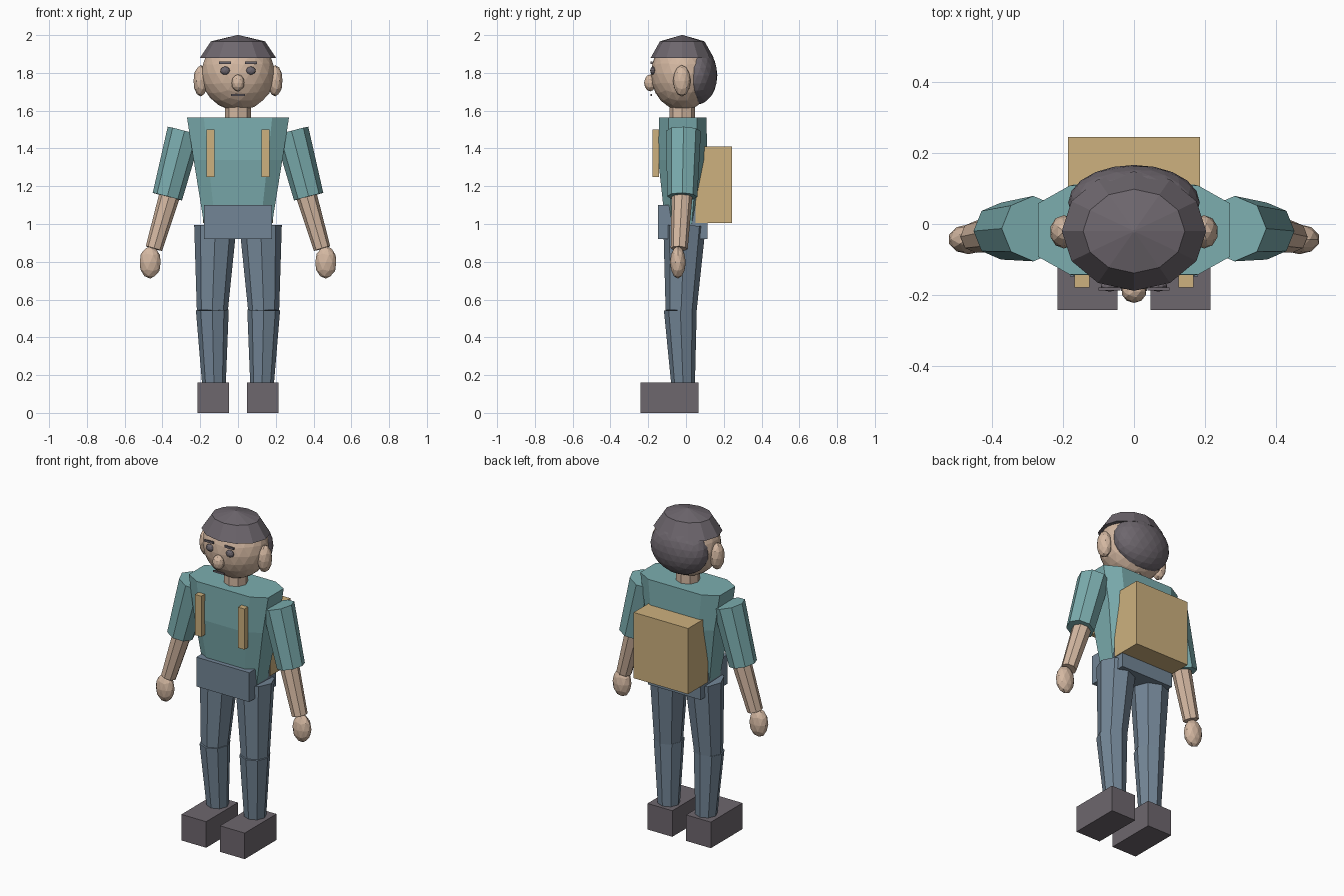
import bpy, bmesh, math
from mathutils import Vector, Matrix

cube = bpy.data.objects.get("Cube")
if cube:
    bpy.data.objects.remove(cube, do_unlink=True)


def material(name, rgb):
    mat = bpy.data.materials.new(name)
    mat.use_nodes = True
    colour = (*rgb, 1)
    mat.diffuse_color = colour
    mat.node_tree.nodes["Principled BSDF"].inputs["Base Color"].default_value = colour
    return mat


SKIN = material("skin", (0.66, 0.48, 0.36))
SHIRT = material("teal_shirt", (0.20, 0.42, 0.43))
TROUSERS = material("slate_trousers", (0.17, 0.235, 0.305))
TAN = material("tan_canvas", (0.61, 0.44, 0.21))
DARK = material("dark_grey", (0.155, 0.135, 0.155))


def finish(name, bm, mat):
    bmesh.ops.recalc_face_normals(bm, faces=bm.faces)
    mesh = bpy.data.meshes.new(name)
    bm.to_mesh(mesh)
    bm.free()
    mesh.materials.append(mat)
    obj = bpy.data.objects.new(name, mesh)
    bpy.context.collection.objects.link(obj)
    return obj


def box(name, low, high, mat):
    low, high = Vector(low), Vector(high)
    bm = bmesh.new()
    bmesh.ops.create_cube(bm, size=1)
    for v in bm.verts:
        v.co = (low + high) / 2 + v.co * (high - low)
    return finish(name, bm, mat)


def ball(name, centre, radii, mat, detail=2, tilt=0):
    bm = bmesh.new()
    bmesh.ops.create_icosphere(bm, subdivisions=detail, radius=1)
    matrix = Matrix.Translation(centre) @ Matrix.Rotation(tilt, 4, "Y") @ Matrix.Diagonal((*radii, 1))
    bm.transform(matrix)
    return finish(name, bm, mat)


def limb(name, start, end, r_start, r_end, mat, sides=8):
    """Tapered faceted tube between two points."""
    start, end = Vector(start), Vector(end)
    axis = end - start
    bm = bmesh.new()
    bmesh.ops.create_cone(bm, cap_ends=True, segments=sides, radius1=r_end,
                          radius2=r_start, depth=axis.length)
    tilt = Vector((0, 0, 1)).rotation_difference(-axis)
    bm.transform(Matrix.Translation((start + end) / 2) @ tilt.to_matrix().to_4x4())
    return finish(name, bm, mat)


def loft(name, rings, mat):
    """Skin a stack of equal-sized point rings and close both ends."""
    bm = bmesh.new()
    loops = [[bm.verts.new(p) for p in ring] for ring in rings]
    n = len(loops[0])
    for a, b in zip(loops, loops[1:]):
        for i in range(n):
            j = (i + 1) % n
            bm.faces.new((a[i], a[j], b[j], b[i]))
    bm.faces.new(loops[0])
    bm.faces.new(loops[-1])
    return finish(name, bm, mat)


def chamfered(z, hx, front, back):
    """Rectangle with cut corners."""
    cx, cy = hx * 0.67, (back - front) * 0.2
    return [(-cx, front, z), (cx, front, z), (hx, front + cy, z), (hx, back - cy, z),
            (cx, back, z), (-cx, back, z), (-hx, back - cy, z), (-hx, front + cy, z)]


def ellipse(z, rx, ry, sides=12, cy=-0.02):
    turn = math.tau / sides
    return [(rx * math.sin(i * turn), cy - ry * math.cos(i * turn), z) for i in range(sides)]


# Torso, belt and neck
loft("torso", [chamfered(1.00, 0.18, -0.11, 0.065),
               chamfered(1.34, 0.235, -0.147, 0.113),
               chamfered(1.563, 0.27, -0.142, 0.108)], SHIRT)
box("belt", (-0.18, -0.148, 0.92), (0.18, 0.114, 1.10), TROUSERS)
limb("neck", (0, -0.02, 1.66), (0, -0.02, 1.54), 0.068, 0.068, SKIN)

# Head, hair and cap
ball("head", (0, -0.02, 1.795), (0.195, 0.166, 0.195), SKIN, 3)
ball("back_hair", (0, 0.06, 1.787), (0.185, 0.106, 0.154), DARK, 3)
loft("cap", [ellipse(1.878, 0.203, 0.168), ellipse(1.967, 0.143, 0.118),
             ellipse(2.0, 0.004, 0.004)], DARK)
ball("nose", (0, -0.19, 1.747), (0.035, 0.032, 0.045), SKIN)
box("mouth", (-0.037, -0.188, 1.677), (0.037, -0.179, 1.687), DARK)

# Backpack
box("backpack", (-0.185, 0.05, 1.006), (0.185, 0.244, 1.41), TAN)

# Paired parts
for side, s in (("left", 1), ("right", -1)):
    ball(side + "_ear", (s * 0.197, -0.022, 1.758), (0.04, 0.047, 0.083), SKIN)
    ball(side + "_eye", (s * 0.068, -0.175, 1.812), (0.026, 0.015, 0.022), DARK)
    brow = sorted((s * 0.038, s * 0.1))
    box(side + "_brow", (brow[0], -0.187, 1.847), (brow[1], -0.178, 1.859), DARK)
    strap = sorted((s * 0.125, s * 0.168))
    box(side + "_strap", (strap[0], -0.178, 1.25), (strap[1], -0.143, 1.50), TAN)

    # Arms
    limb(side + "_sleeve", (s * 0.283, -0.013, 1.492), (s * 0.374, -0.02, 1.145),
         0.092, 0.08, SHIRT)
    limb(side + "_forearm", (s * 0.357, -0.02, 1.17), (s * 0.445, -0.036, 0.87),
         0.056, 0.045, SKIN)
    ball(side + "_hand", (s * 0.465, -0.043, 0.797), (0.058, 0.042, 0.086), SKIN)

    # Legs
    limb(side + "_thigh", (s * 0.12, -0.008, 0.99), (s * 0.136, -0.026, 0.54),
         0.112, 0.082, TROUSERS)
    limb(side + "_shin", (s * 0.136, -0.03, 0.545), (s * 0.127, -0.015, 0.14),
         0.087, 0.062, TROUSERS)
    shoe = sorted((s * 0.047, s * 0.215))
    box(side + "_shoe", (shoe[0], -0.242, 0), (shoe[1], 0.066, 0.16), DARK)
